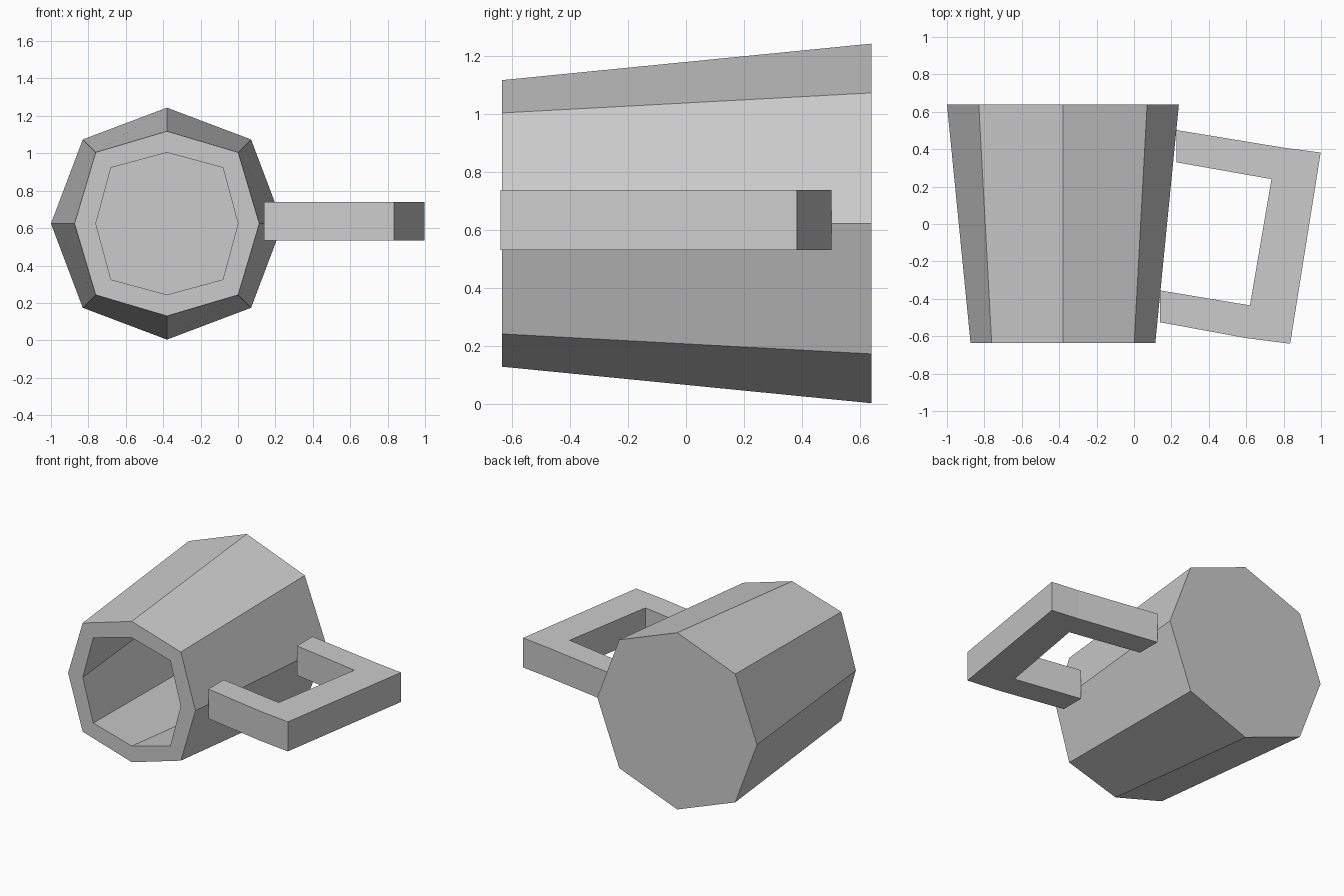
import bpy, bmesh

if "Cube" in bpy.data.objects:
    bpy.data.objects.remove(bpy.data.objects["Cube"])

CX, CZ = -0.38, 0.624


def make_object(name, bm):
    bmesh.ops.recalc_face_normals(bm, faces=bm.faces)
    mesh = bpy.data.meshes.new(name)
    bm.to_mesh(mesh)
    bm.free()
    obj = bpy.data.objects.new(name, mesh)
    bpy.context.collection.objects.link(obj)
    return obj


def octagon(bm, y, r, d):
    """Eight-sided ring facing y: r = reach on the axes, d = diagonal offset."""
    pts = [(r, 0), (d, d), (0, r), (-d, d), (-r, 0), (-d, -d), (0, -r), (d, -d)]
    return [bm.verts.new((CX + x, y, CZ + z)) for x, z in pts]


# Mug body: closed back, outer wall, rim, inner wall, inner floor
bm = bmesh.new()
rings = [octagon(bm, *p) for p in (
    (0.64, 0.62, 0.45),
    (-0.635, 0.494, 0.381),
    (-0.635, 0.38, 0.299),
    (0.53, 0.495, 0.362),
)]
for a, b in zip(rings, rings[1:]):
    for i in range(8):
        j = (i + 1) % 8
        bm.faces.new((a[i], a[j], b[j], b[i]))
bm.faces.new(rings[0])
bm.faces.new(rings[-1])
make_object("mug_body", bm)

# Handle: bent bracket outline extruded upward
outline = [(0.227, 0.502), (0.80, 0.408), (0.998, 0.382), (0.835, -0.64),
           (0.60, -0.61), (0.138, -0.525), (0.138, -0.355), (0.62, -0.435),
           (0.735, 0.24), (0.227, 0.33)]
bm = bmesh.new()
face = bm.faces.new([bm.verts.new((x, y, 0.533)) for x, y in outline])
ext = bmesh.ops.extrude_face_region(bm, geom=[face], use_keep_orig=True)
top = [g for g in ext["geom"] if isinstance(g, bmesh.types.BMVert)]
bmesh.ops.translate(bm, verts=top, vec=(0, 0, 0.207))
make_object("handle", bm)
